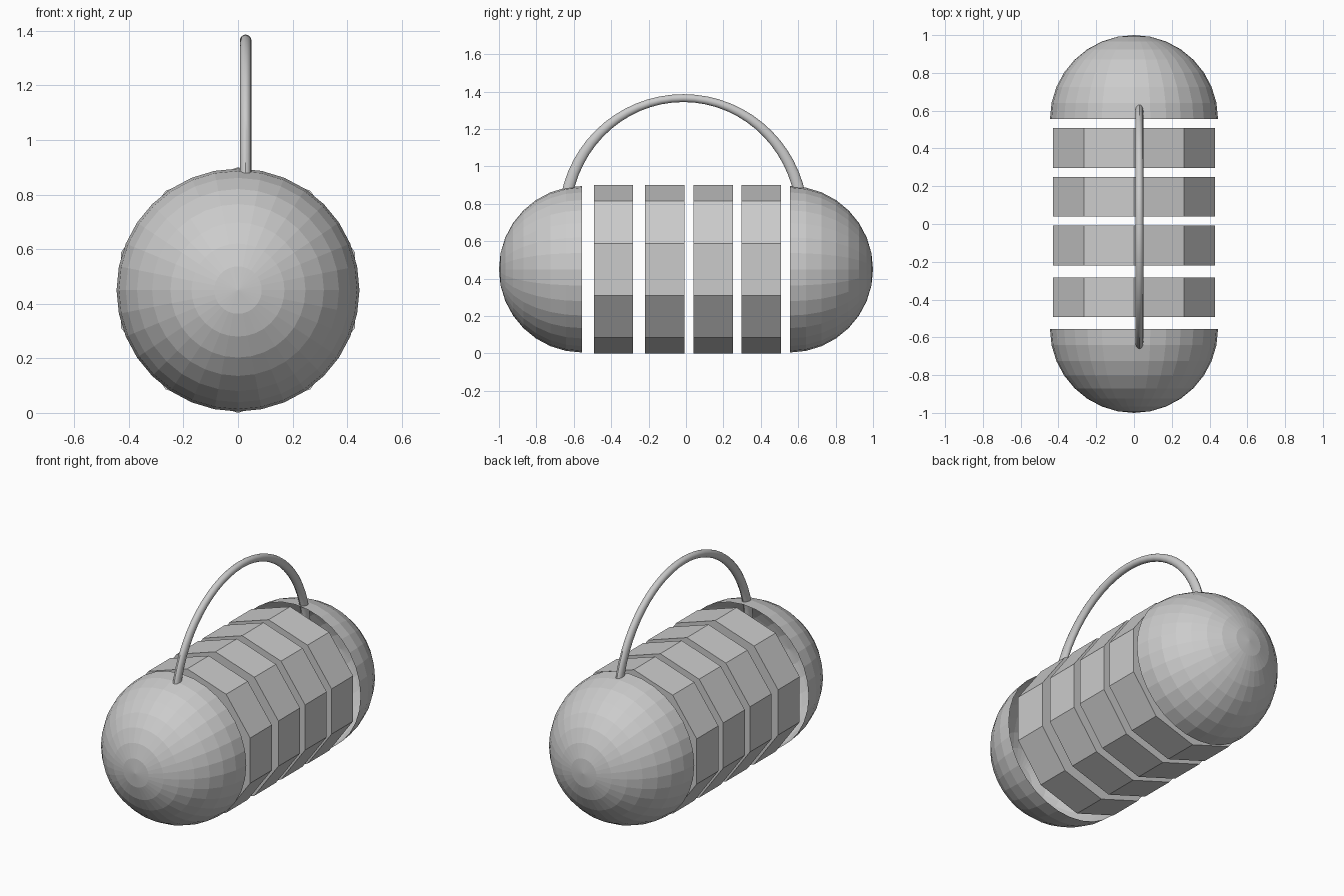
import bpy, bmesh
from math import pi, sin, cos
from mathutils import Matrix

if "Cube" in bpy.data.objects:
    bpy.data.objects.remove(bpy.data.objects["Cube"])


def add_object(name, bm, smooth=False):
    bmesh.ops.recalc_face_normals(bm, faces=bm.faces[:])
    for f in bm.faces:
        f.smooth = smooth
    mesh = bpy.data.meshes.new(name)
    bm.to_mesh(mesh)
    bm.free()
    obj = bpy.data.objects.new(name, mesh)
    bpy.context.collection.objects.link(obj)
    return obj


# Open hemispherical end shells, poles along y
def end_dome(name, side):
    bm = bmesh.new()
    bmesh.ops.create_uvsphere(bm, u_segments=32, v_segments=16, radius=0.445)
    cut = [v for v in bm.verts if v.co.z < -0.001]
    bmesh.ops.delete(bm, geom=cut, context='VERTS')
    bmesh.ops.rotate(bm, verts=bm.verts[:], matrix=Matrix.Rotation(-side * pi / 2, 3, 'X'))
    bmesh.ops.translate(bm, verts=bm.verts[:], vec=(0, side * 0.555, 0.45))
    obj = add_object(name, bm)
    # keep the shell facing outwards
    me = obj.data
    centre = me.polygons[0].center.copy()
    centre.y -= side * 0.555
    centre.z -= 0.45
    if me.polygons[0].normal.dot(centre) < 0:
        me.flip_normals()
    return obj


end_dome("front_dome", -1)
end_dome("back_dome", 1)

# Ten-sided body discs with a corner pointing straight up
for i, y in enumerate((-0.388, -0.114, 0.145, 0.402)):
    bm = bmesh.new()
    ring = []
    for end in (-0.105, 0.105):
        ring.append([bm.verts.new((0.45 * sin(k * pi / 5), y + end, 0.45 + 0.45 * cos(k * pi / 5)))
                     for k in range(10)])
    for k in range(10):
        n = (k + 1) % 10
        bm.faces.new((ring[0][k], ring[0][n], ring[1][n], ring[1][k]))
    for r in ring:
        bm.faces.new(r)
    add_object(f"body_disc_{i + 1}", bm)

# Carry handle: half ring, slightly thicker at its feet, which sink into the domes
STEPS, SIDES = 32, 16
bm = bmesh.new()
loops = []
for s in range(STEPS + 1):
    t = pi * s / STEPS
    loops.append([bm.verts.new((0.028 + 0.021 * sin(p),
                                -0.014 + cos(t) * (0.636 + 0.031 * cos(p)),
                                0.717 + sin(t) * (0.648 + 0.021 * cos(p))))
                  for p in (2 * pi * k / SIDES for k in range(SIDES))])
for a, b in zip(loops, loops[1:]):
    for k in range(SIDES):
        n = (k + 1) % SIDES
        bm.faces.new((a[k], a[n], b[n], b[k]))
bm.faces.new(loops[0])
bm.faces.new(loops[-1])
handle = add_object("handle", bm, smooth=True)
bpy.context.view_layer.objects.active = handle
handle.select_set(True)
bpy.ops.object.shade_smooth_by_angle()
